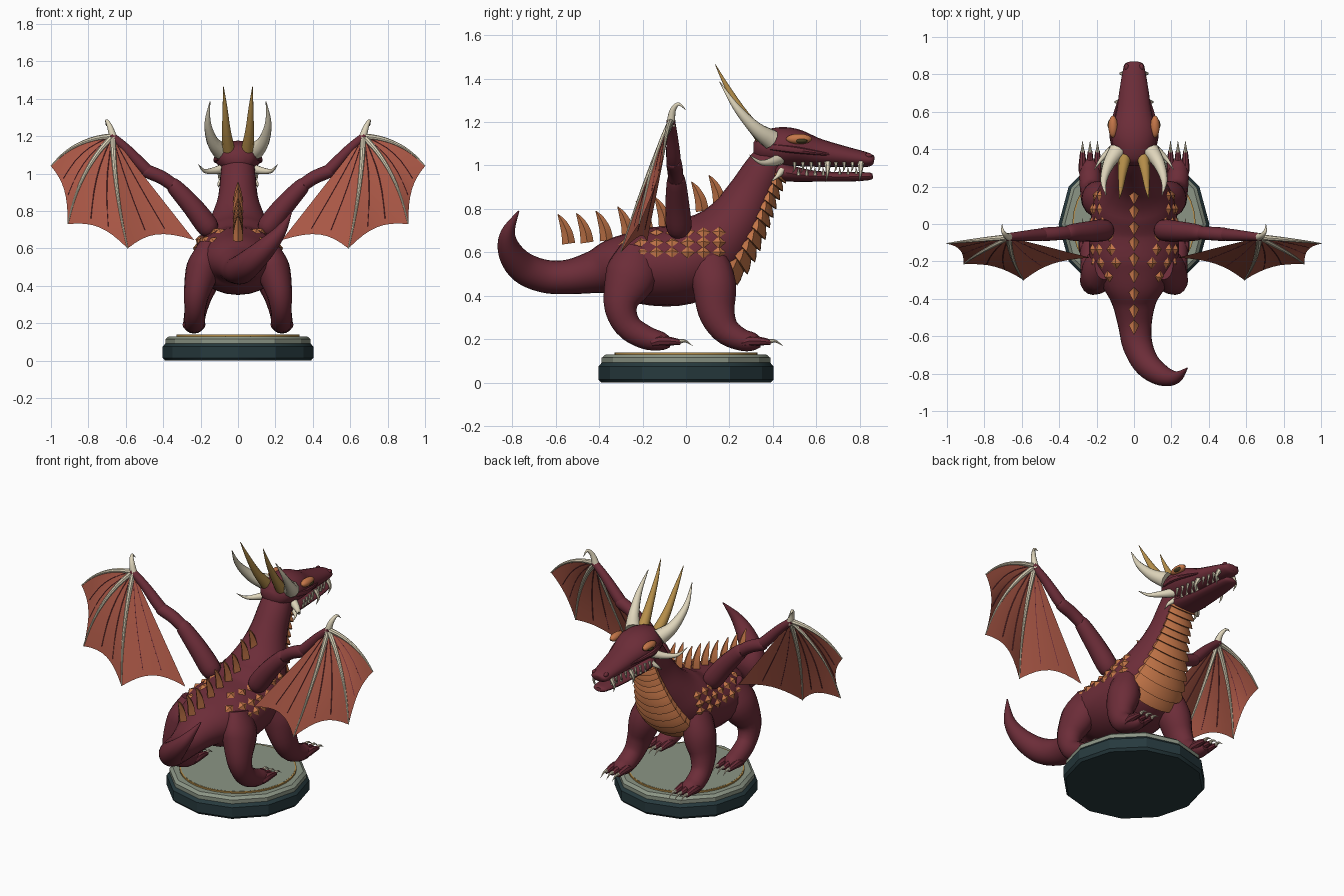
import bpy, bmesh, math
from mathutils import Vector
from mathutils.bvhtree import BVHTree

cube = bpy.data.objects.get("Cube")
if cube:
    bpy.data.objects.remove(cube)


def colour(name, r, g, b):
    m = bpy.data.materials.new(name)
    m.use_nodes = True
    m.diffuse_color = (r, g, b, 1)
    bsdf = next(n for n in m.node_tree.nodes if n.type == "BSDF_PRINCIPLED")
    bsdf.inputs["Base Color"].default_value = (r, g, b, 1)
    return m


HIDE = colour("maroon hide", .15, .026, .04)
SKIN = colour("wing skin", .40, .095, .06)
BRONZE = colour("bronze scale", .55, .18, .065)
BONE = colour("bone", .74, .67, .50)
GOLD = colour("gold", .48, .28, .07)
DARK = colour("dark stone", .02, .042, .048)
STONE = colour("grey stone", .26, .30, .235)
EYE = colour("eye", .06, .045, .015)
X, Y = Vector((1, 0, 0)), Vector((0, 1, 0))


def mesh(name, verts, faces, mat, mirror=False, angle=40):
    """Make one object, or a left and right pair."""
    sides = ((1, "left_"), (-1, "right_")) if mirror else ((1, ""),)
    for s, prefix in sides:
        me = bpy.data.meshes.new(prefix + name)
        me.from_pydata([(v[0] * s, v[1], v[2]) for v in verts], [], faces)
        bm = bmesh.new()
        bm.from_mesh(me)
        bmesh.ops.recalc_face_normals(bm, faces=bm.faces)
        bm.to_mesh(me)
        bm.free()
        me.materials.append(mat)
        for p in me.polygons:
            p.use_smooth = True
        me.set_sharp_from_angle(angle=math.radians(angle))
        ob = bpy.data.objects.new(prefix + name, me)
        bpy.context.collection.objects.link(ob)
    return ob


def spline(pts, u):
    """Catmull-Rom value of tuples (x, y, z, half width, half depth)."""
    n = len(pts) - 1
    i = min(int(u), n - 1)
    t = u - i
    p0, p1, p2, p3 = (pts[max(0, min(n, k))] for k in (i - 1, i, i + 1, i + 2))
    return [b + .5 * t * (c - a + t * (2 * a - 5 * b + 4 * c - d + t * (3 * (b - c) + d - a)))
            for a, b, c, d in zip(p0, p1, p2, p3)]


def frame(pts, u, ref=X):
    n = len(pts) - 1
    p = spline(pts, u)
    t = Vector(spline(pts, min(n, u + .05))[:3]) - Vector(spline(pts, max(0, u - .05))[:3])
    t.normalize()
    side = (ref - t * ref.dot(t)).normalized()
    return Vector(p[:3]), side, t.cross(side), max(p[3], .001), max(p[4], .001)


def tube(name, pts, mat, mirror=False, ref=X, sides=16, steps=4, angle=40):
    n = (len(pts) - 1) * steps
    verts, faces = [], []
    for k in range(n + 1):
        c, s, w, a, b = frame(pts, k / steps, ref)
        for j in range(sides):
            th = math.tau * j / sides
            verts.append(c + s * a * math.cos(th) + w * b * math.sin(th))
    for k in range(n):
        for j in range(sides):
            i, i2 = k * sides + j, k * sides + (j + 1) % sides
            faces.append((i, i2, i2 + sides, i + sides))
    faces += [tuple(range(sides)), tuple(range(n * sides, (n + 1) * sides))]
    return mesh(name, verts, faces, mat, mirror, angle)


def spike(name, path, r, mat, mirror=False, ref=X, sides=10):
    """Pointed round tube through a few points."""
    n = len(path) - 1
    pts = [(*p, r * (1 - .96 * i / n), r * (1 - .96 * i / n)) for i, p in enumerate(path)]
    tube(name, pts, mat, mirror, ref, sides)


def ball(name, loc, size, mat):
    bm = bmesh.new()
    bmesh.ops.create_uvsphere(bm, u_segments=14, v_segments=8, radius=1)
    verts = [[c + s * k for c, s, k in zip(loc, size, v.co)] for v in bm.verts]
    faces = [[v.index for v in f.verts] for f in bm.faces]
    bm.free()
    mesh(name, verts, faces, mat, True)


def lathe(name, profile, mat, n=12):
    verts = [(r * math.cos(math.tau * j / n), r * math.sin(math.tau * j / n), z)
             for r, z in profile for j in range(n)]
    faces = [(k * n + j, k * n + (j + 1) % n, (k + 1) * n + (j + 1) % n, (k + 1) * n + j)
             for k in range(len(profile) - 1) for j in range(n)]
    last = (len(profile) - 1) * n
    faces += [tuple(range(n)), tuple(range(last, last + n))]
    mesh(name, verts, faces, mat, angle=25)


# Display base
lathe("base_plinth", [(.39, 0), (.403, .015), (.403, .075), (.388, .092)], DARK)
lathe("base_top", [(.388, .092), (.388, .115), (.37, .13)], STONE)
lathe("base_ring", [(.33, .125), (.33, .139), (.322, .139)], GOLD, 32)
lathe("base_floor", [(.322, .13), (.322, .14)], STONE, 32)

# Neck, torso and tail in one loft
BODY = [(0, .41, 1.07, .085, .07), (0, .36, .98, .095, .092), (0, .295, .86, .11, .11),
        (0, .22, .73, .16, .14), (0, .12, .62, .215, .18), (0, -.02, .545, .235, .187),
        (0, -.2, .535, .235, .175), (0, -.32, .535, .18, .135), (0, -.42, .51, .12, .1),
        (.005, -.54, .487, .09, .08), (.02, -.65, .49, .08, .076), (.07, -.75, .53, .07, .072),
        (.15, -.81, .605, .055, .056), (.225, -.82, .69, .033, .033), (.285, -.77, .79, .003, .003)]
body = tube("body", BODY, HIDE, sides=24, steps=5)

# Overlapping throat and belly plates that hug the body
verts, faces = [], []
PLATES, COLS = 12, 12
for k in range(PLATES):
    u = .75 + k * .3
    base = len(verts)
    for du, off in ((0, .002), (.2, .02), (.32, .026), (.34, -.015)):
        for j in range(COLS + 1):
            q = 2 * j / COLS - 1
            c, s, w, a, b = frame(BODY, u + du - .1 * q * q)
            down = w if w.y > 0 else -w
            th = q * 1.0
            rim = off if abs(q) < 1 else -.01
            verts.append(c + s * (a + rim) * math.sin(th) + down * (b + rim) * math.cos(th))
    for r in range(3):
        for j in range(COLS):
            i = base + r * (COLS + 1) + j
            faces.append((i, i + 1, i + COLS + 2, i + COLS + 1))
mesh("belly_plates", verts, faces, BRONZE)

# Diamond scales on the flanks
tree = BVHTree.FromPolygons([v.co for v in body.data.vertices],
                            [tuple(p.vertices) for p in body.data.polygons])
verts, faces = [], []
for row in range(3):
    for col in range(7):
        y, z = -.28 + col * .072, .692 - row * .046
        hit, nor, _, _ = tree.ray_cast(Vector((1, y, z)), -X)
        if hit is None:
            continue
        nor = nor if nor.x > 0 else -nor
        along = (Y - nor * nor.y).normalized()
        up = nor.cross(along)
        i = len(verts)
        verts += [hit + along * .033, hit + up * .028, hit - along * .033, hit - up * .028]
        verts.append(hit + nor * .016)
        faces += [(i + j, i + (j + 1) % 4, i + 4) for j in range(4)]
mesh("flank_scales", verts, faces, BRONZE, True, 10)

# Back spikes
for i, (y, z) in enumerate([(.155, .82), (.075, .79), (-.01, .735), (-.095, .72), (-.18, .70),
                            (-.265, .675), (-.365, .655), (-.455, .645), (-.54, .64)]):
    tube(f"back_spike_{i + 1}", [(0, y, z, .028, .03), (0, y - .008, z + .05, .024, .026),
                                 (0, y - .028, z + .1, .014, .016), (0, y - .05, z + .135, .002, .002)],
         BRONZE, sides=4, angle=30)

# Head and jaw
tube("head", [(0, .31, 1.08, .03, .025), (0, .34, 1.08, .085, .068), (0, .42, 1.085, .115, .09),
              (0, .5, 1.082, .12, .087), (0, .6, 1.06, .095, .067), (0, .72, 1.042, .077, .049),
              (0, .82, 1.028, .06, .036), (0, .855, 1.024, .05, .026), (0, .866, 1.022, .03, .014)],
     HIDE, sides=20)
tube("lower_jaw", [(0, .38, .99, .07, .06), (0, .47, .965, .088, .04), (0, .6, .95, .074, .025),
                   (0, .75, .948, .06, .022), (0, .84, .95, .045, .018), (0, .86, .952, .02, .01)], HIDE)
tube("cheek_ridge", [(.1, .39, 1.085, .012, .016), (.118, .5, 1.072, .014, .016),
                     (.082, .66, 1.05, .006, .006)], HIDE, True, ref=X, sides=8)
ball("brow", (.112, .52, 1.122), (.025, .06, .024), BRONZE)
ball("eye", (.122, .53, 1.114), (.019, .032, .013), EYE)
ball("nostril", (.04, .84, 1.045), (.012, .018, .012), HIDE)

# Horns
spike("outer_horn", [(.09, .39, 1.12), (.135, .32, 1.17), (.162, .23, 1.27), (.15, .155, 1.385)], .048, BONE, True)
spike("inner_horn", [(.05, .35, 1.13), (.062, .27, 1.23), (.07, .19, 1.36), (.078, .135, 1.465)], .034, GOLD, True)
spike("cheek_horn", [(.07, .43, 1.03), (.13, .39, 1.015), (.18, .34, 1.015), (.212, .29, 1.05)], .028, BONE, True, Y)
spike("jaw_horn", [(.07, .44, .975), (.1, .42, .95), (.105, .39, .925)], .018, BONE, True)

# Teeth along both jaws, with two long fangs on each side
for i in range(9):
    y = .5 + i * .038
    x = .1 - i * .0065
    long = i in (4, 8)
    drop = .075 if long else .032
    bulge = .022 if long else .004
    spike(f"upper_tooth_{i + 1}", [(x, y, 1.015), (x + bulge, y, 1.0 - drop * .4), (x + bulge * .5, y - .008, 1.0 - drop)],
          .016 if long else .009, BONE, True, Y, 6)
    if not long:
        spike(f"lower_tooth_{i + 1}", [(x - .018, y + .018, .955), (x - .014, y + .018, .975), (x - .014, y + .016, .995)],
              .009, BONE, True, Y, 6)

# Legs, toes and claws
FRONT = [(.16, .10, .57, .06, .09), (.185, .13, .45, .09, .1), (.215, .14, .33, .07, .085),
         (.23, .18, .245, .058, .066), (.235, .25, .2, .058, .052), (.235, .31, .188, .05, .042),
         (.235, .345, .182, .02, .02)]
HIND = [(.16, -.22, .62, .05, .08), (.185, -.25, .5, .09, .12), (.22, -.3, .365, .07, .08),
        (.23, -.27, .265, .055, .062), (.232, -.19, .21, .055, .055), (.235, -.11, .19, .05, .042),
        (.235, -.07, .182, .02, .02)]
for name, pts in (("front", FRONT), ("hind", HIND)):
    tube(name + "_leg", pts, HIDE, True)
    y = pts[-1][1]
    for i in (-1, 0, 1):
        x = .235 + i * .04
        tube(f"{name}_toe_{i + 2}", [(x, y - .09, .18, .014, .014), (x, y - .05, .192, .022, .024),
                                     (x, y + .01, .19, .017, .018), (x, y + .045, .185, .012, .012)], HIDE, True, sides=8)
        spike(f"{name}_claw_{i + 2}", [(x, y + .03, .187), (x, y + .065, .192), (x, y + .1, .17)], .013, BONE, True, sides=8)

# Wing arms
tube("wing_upper_arm", [(.13, -.03, .68, .03, .03), (.16, -.033, .715, .058, .058), (.24, -.04, .82, .055, .055),
                        (.34, -.045, .93, .043, .043), (.36, -.047, .945, .03, .03)], HIDE, True, Y)
tube("wing_forearm", [(.31, -.044, .91, .034, .034), (.4, -.05, .975, .036, .036), (.48, -.055, 1.01, .036, .036),
                      (.5, -.057, 1.02, .03, .03)], HIDE, True, Y)
tube("wing_hand", [(.46, -.054, .995, .03, .03), (.51, -.058, 1.04, .033, .033), (.6, -.064, 1.135, .026, .026),
                   (.68, -.07, 1.205, .02, .02)], HIDE, True, Y)
spike("wing_thumb", [(.665, -.07, 1.185), (.685, -.062, 1.25), (.703, -.035, 1.283), (.705, 0, 1.255)], .022, BONE, True, X)

# Wing fingers and scalloped skin, fanned from the wrist
WRIST = Vector((.67, -.07, 1.2))
TIPS = [Vector(t) for t in ((1, -.105, 1.04), (.91, -.215, .73), (.59, -.3, .6), (.235, -.18, .645))]
BEND = [Vector(b) for b in ((.02, 0, .035), (.03, -.01, .03), (.015, -.01, 0), (0, 0, 0))]


def wing_point(i, s, t):
    arch = 4 * s * (1 - s)
    tip = TIPS[i].lerp(TIPS[i + 1], s)
    bend = BEND[i].lerp(BEND[i + 1], s)
    reach = t * (1 - .09 * arch)
    return WRIST + (tip - WRIST) * reach + bend * 4 * t * (1 - t) + Y * .012 * arch * t


verts, faces, N = [], [], 8
for i in range(3):
    base = len(verts)
    for a in range(N + 1):
        verts += [wing_point(i, a / N, b / N) for b in range(N + 1)]
    for a in range(N):
        for b in range(N):
            k = base + a * (N + 1) + b
            faces.append((k, k + 1, k + N + 2, k + N + 1))
mesh("wing_skin", verts, faces, SKIN, True)
for i in range(3):
    path = [wing_point(i, 0, t / 5) for t in range(6)]
    tube(f"wing_finger_{i + 1}", [(*p, .016 - k * .0026, .016 - k * .0026) for k, p in enumerate(path)],
         BONE, True, Y, 8)
    for s in (.35, .68):
        rib = [wing_point(i, s, .1 + t * .28) for t in range(4)]
        tube(f"wing_rib_{i + 1}_{int(s * 10)}", [(*p, .0025, .0025) for p in rib], HIDE, True, Y, 4, 2)
